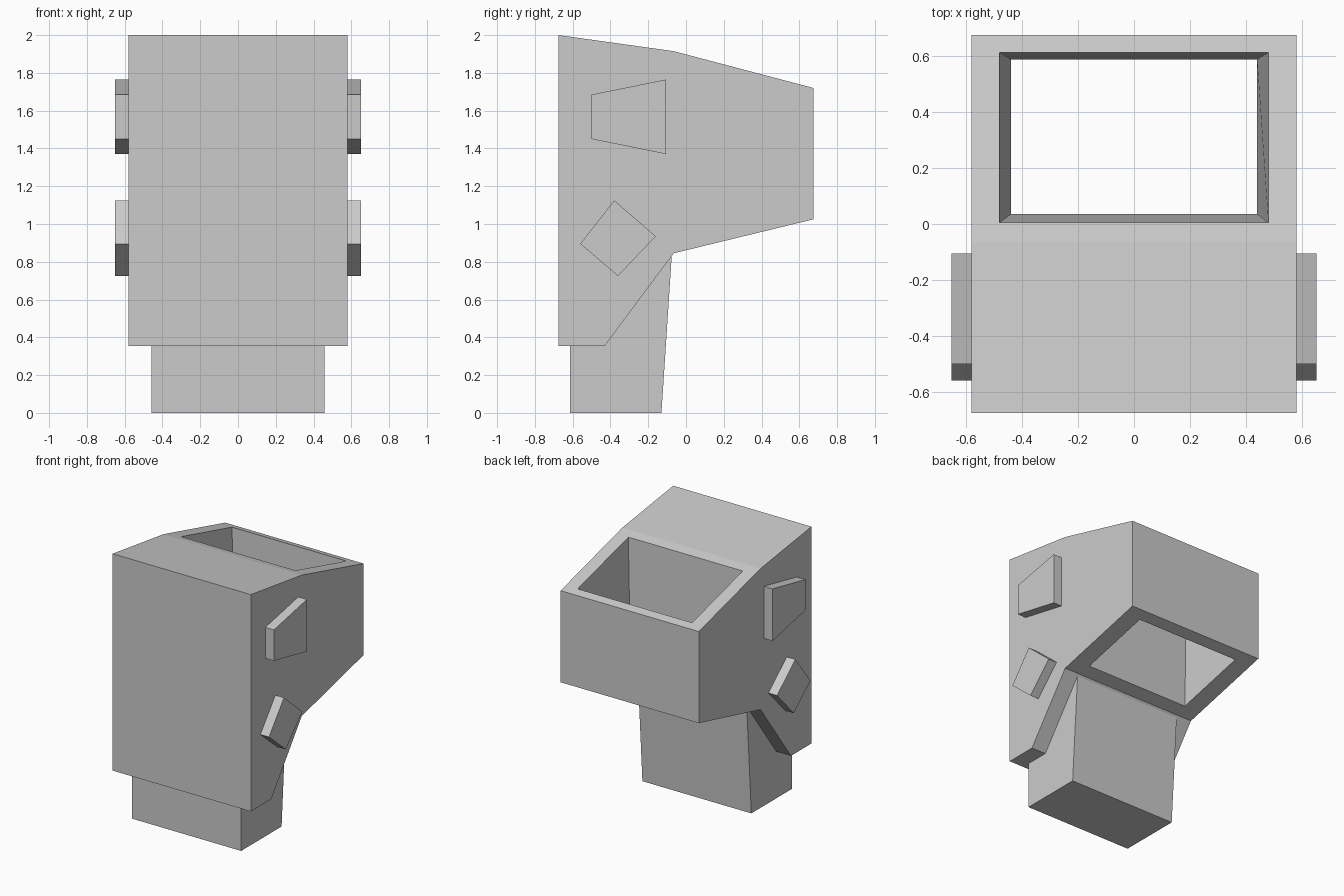
import bpy
import bmesh

old = bpy.data.objects.get("Cube")
if old:
    bpy.data.objects.remove(old, do_unlink=True)

GREY = (0.6, 0.6, 0.6, 1)
grey = bpy.data.materials.new("light grey")
grey.use_nodes = True
grey.diffuse_color = GREY
grey.node_tree.nodes["Principled BSDF"].inputs["Base Color"].default_value = GREY


def prism(profile, x0, x1):
    """Extrude a (y, z) outline along x."""
    bm = bmesh.new()
    face = bm.faces.new([bm.verts.new((x0, y, z)) for y, z in profile])
    ext = bmesh.ops.extrude_face_region(bm, geom=[face])
    for v in ext["geom"]:
        if isinstance(v, bmesh.types.BMVert):
            v.co.x = x1
    bmesh.ops.recalc_face_normals(bm, faces=bm.faces)
    return bm


def finish(bm, name):
    bmesh.ops.recalc_face_normals(bm, faces=bm.faces)
    mesh = bpy.data.meshes.new(name)
    bm.to_mesh(mesh)
    bm.free()
    mesh.materials.append(grey)
    bpy.context.collection.objects.link(bpy.data.objects.new(name, mesh))


# Main shell with a tapered shaft through its rear half
shell = prism([(-0.675, 2), (-0.065, 1.915), (0.675, 1.72), (0.675, 1.025),
               (-0.065, 0.845), (-0.43, 0.355), (-0.675, 0.355)], -0.58, 0.58)
shell.normal_update()
rear = [f for f in shell.faces
        if f.calc_center_median().y > 0.2 and abs(f.normal.z) > 0.5]
rims = []
for face in rear:
    top = face.normal.z > 0
    half, front, back = (0.48, 0.005, 0.613) if top else (0.44, 0.035, 0.588)
    n, c = face.normal.copy(), face.calc_center_median()
    bmesh.ops.inset_region(shell, faces=[face], thickness=0.08)
    for v in face.verts:
        v.co.x = half if v.co.x > 0 else -half
        v.co.y = back if v.co.y > c.y else front
        v.co.z = c.z - n.y * (v.co.y - c.y) / n.z
    rims += list(face.edges)
bmesh.ops.delete(shell, geom=rear, context='FACES_ONLY')
bmesh.ops.bridge_loops(shell, edges=rims)
finish(shell, "shell")

# Neck below the shell
finish(prism([(-0.615, 0), (-0.13, 0), (-0.075, 0.84), (-0.615, 0.84)],
             -0.457, 0.457), "neck")

# Raised pads on both sides
pads = {
    "upper_pad": [(-0.5, 1.685), (-0.105, 1.765), (-0.105, 1.37), (-0.5, 1.45)],
    "lower_pad": [(-0.38, 1.125), (-0.16, 0.935), (-0.36, 0.725), (-0.56, 0.895)],
}
for name, outline in pads.items():
    for side, sign in (("left", 1), ("right", -1)):
        finish(prism(outline, sign * 0.57, sign * 0.652), f"{side}_{name}")
